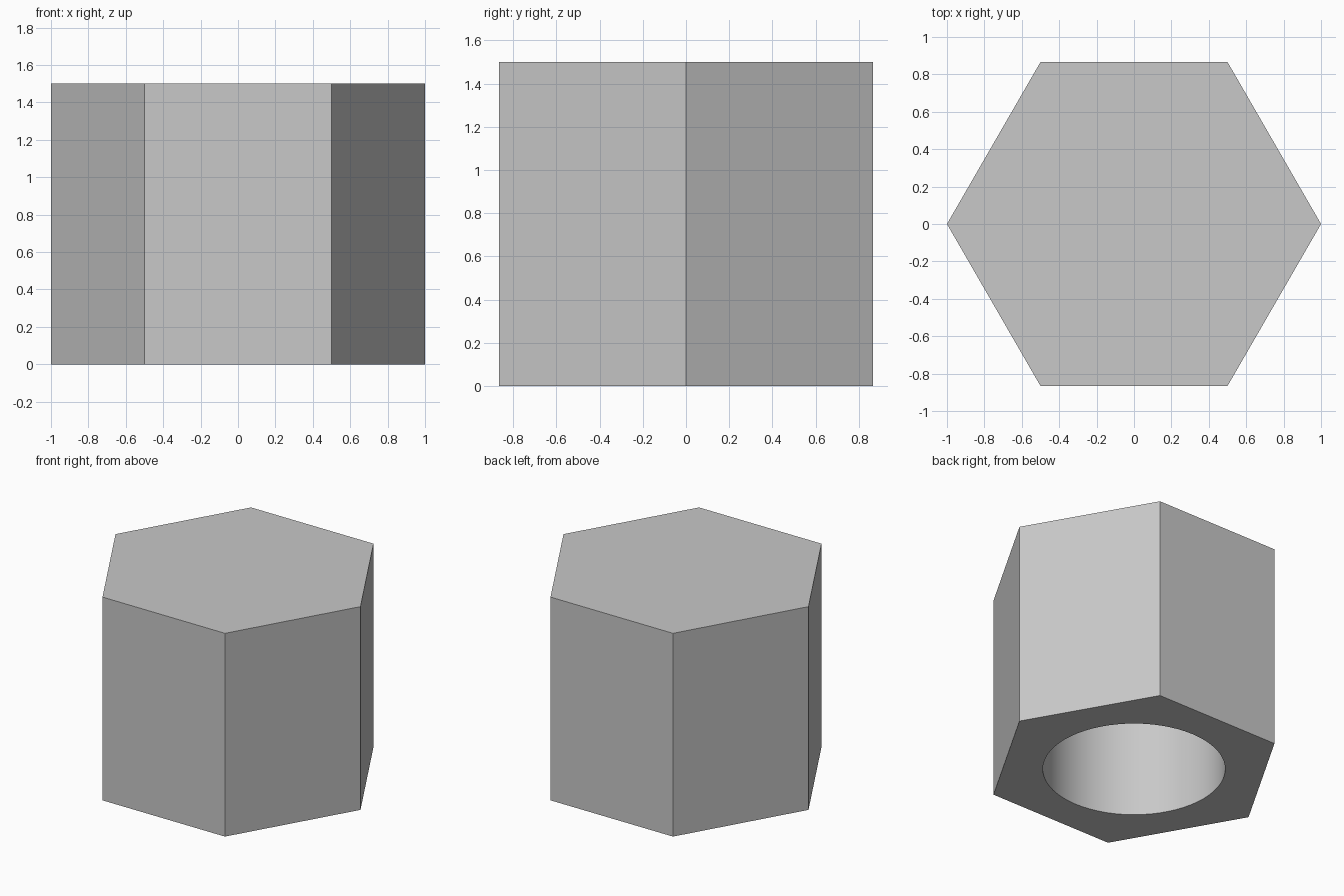
import bpy
import bmesh
from math import cos, sin, tau

RADIUS, HEIGHT = 1.0, 1.5
BORE_RADIUS, BORE_DEPTH = 0.61, 1.2

if "Cube" in bpy.data.objects:
    bpy.data.objects.remove(bpy.data.objects["Cube"], do_unlink=True)


def ring(bm, radius, sides, z):
    """Closed loop of vertices with a corner on the x axis."""
    return [bm.verts.new((radius * cos(tau * i / sides), radius * sin(tau * i / sides), z))
            for i in range(sides)]


def wall(bm, lower, upper):
    """Quads joining two loops of equal length."""
    n = len(lower)
    for i in range(n):
        j = (i + 1) % n
        bm.faces.new((lower[i], lower[j], upper[j], upper[i]))


def loop_edges(bm, verts):
    return [bm.edges.get((verts[i - 1], verts[i])) for i in range(len(verts))]


# Plain grey finish
grey = bpy.data.materials.new("plain_grey")
grey.use_nodes = True
colour = (0.58, 0.58, 0.58, 1.0)
grey.diffuse_color = colour
grey.node_tree.nodes["Principled BSDF"].inputs["Base Color"].default_value = colour

bm = bmesh.new()

# Hexagonal outside with a closed top
outer_low = ring(bm, RADIUS, 6, 0)
outer_high = ring(bm, RADIUS, 6, HEIGHT)
wall(bm, outer_low, outer_high)
bm.faces.new(outer_high)

# Round blind bore, open at the bottom
bore_low = ring(bm, BORE_RADIUS, 64, 0)
bore_high = ring(bm, BORE_RADIUS, 64, BORE_DEPTH)
wall(bm, bore_low, bore_high)
bm.faces.new(bore_high)

# Flat underside between the hexagon and the bore
bmesh.ops.triangle_fill(bm, use_beauty=True, normal=(0, 0, -1),
                        edges=loop_edges(bm, outer_low) + loop_edges(bm, bore_low))
bmesh.ops.recalc_face_normals(bm, faces=bm.faces[:])

mesh = bpy.data.meshes.new("hex_cap")
bm.to_mesh(mesh)
bm.free()
mesh.materials.append(grey)
cap = bpy.data.objects.new("hex_cap", mesh)
bpy.context.collection.objects.link(cap)

# Smooth bore, crisp corners
bpy.ops.object.select_all(action="DESELECT")
cap.select_set(True)
bpy.context.view_layer.objects.active = cap
bpy.ops.object.shade_smooth_by_angle()
